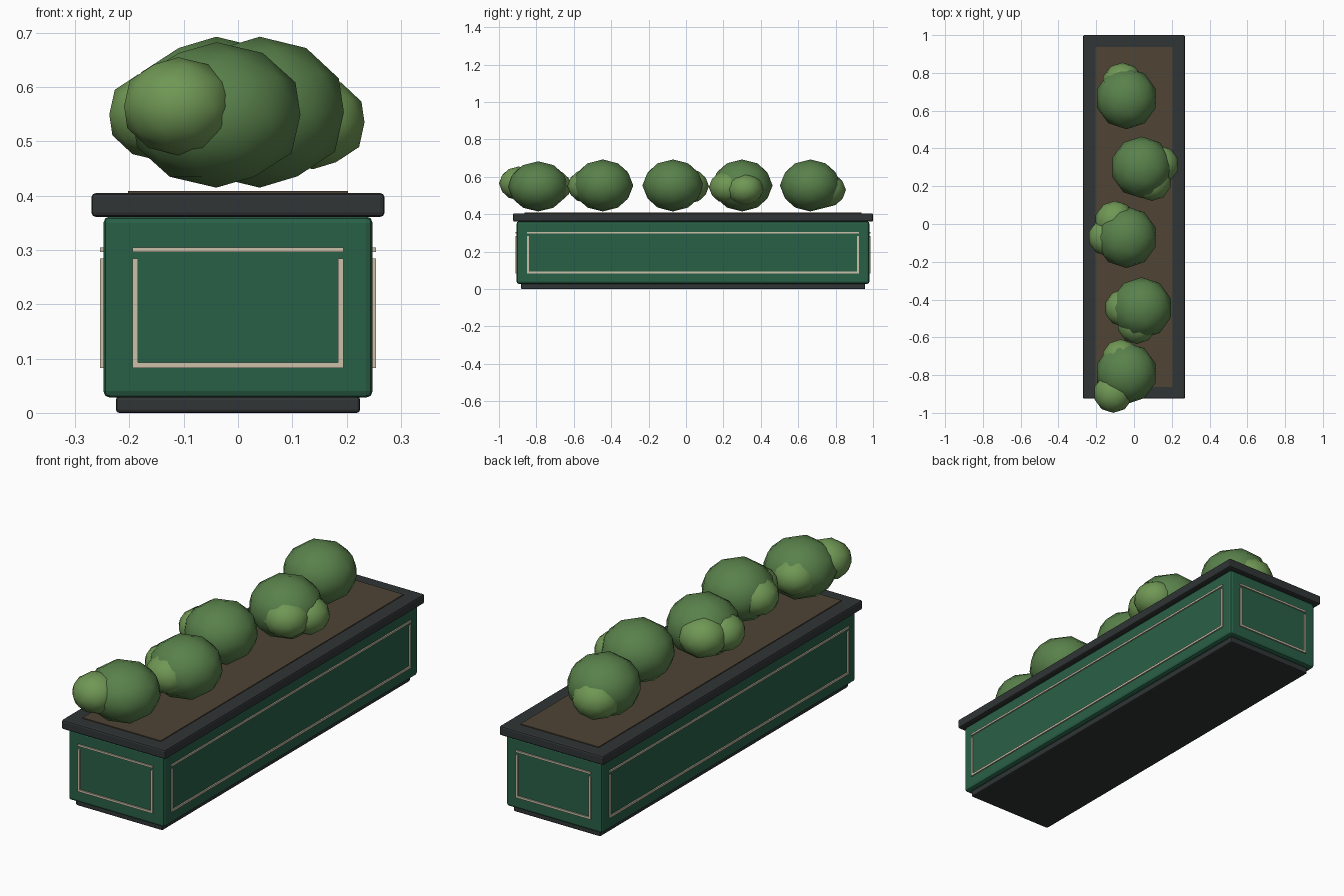
import bpy

if "Cube" in bpy.data.objects:
    bpy.data.objects.remove(bpy.data.objects["Cube"])

CY = 0.0375  # planter centre along its length


def material(name, rgb):
    m = bpy.data.materials.new(name)
    m.diffuse_color = (*rgb, 1)
    m.use_nodes = True
    m.node_tree.nodes["Principled BSDF"].inputs["Base Color"].default_value = m.diffuse_color
    return m


GREEN = material("green_paint", (0.022, 0.115, 0.062))
DARK = material("dark_metal", (0.030, 0.035, 0.036))
CREAM = material("cream_trim", (0.60, 0.53, 0.40))
SOIL = material("soil", (0.080, 0.058, 0.036))
LEAF = material("leaf", (0.10, 0.22, 0.07))
LEAF_LIGHT = material("light_leaf", (0.16, 0.31, 0.09))


def box(name, x, y, z, mat, bevel=0.0):
    """Box from (min, max) pairs."""
    bpy.ops.mesh.primitive_cube_add(
        size=1, location=[(a + b) / 2 for a, b in (x, y, z)])
    o = bpy.context.object
    o.name = name
    o.scale = [b - a for a, b in (x, y, z)]
    bpy.ops.object.transform_apply(location=False, rotation=False, scale=True)
    o.data.materials.append(mat)
    if bevel:
        m = o.modifiers.new("bevel", 'BEVEL')
        m.width, m.segments = bevel, 2
    return o


def slab(name, hx, hy, z, mat, bevel=0.0):
    return box(name, (-hx, hx), (CY - hy, CY + hy), z, mat, bevel)


# Planter: plinth, body, rim, soil
slab("plinth", 0.225, 0.92, (0, 0.03), DARK, 0.006)
slab("body", 0.248, 0.943, (0.028, 0.362), GREEN, 0.012)
slab("rim", 0.27, 0.9625, (0.361, 0.405), DARK, 0.008)
slab("soil", 0.203, 0.90, (0.39, 0.409), SOIL)

# Trim bars: (name, start, end along the panel as a sign, z range)
W = 0.010
Z_BARS = {"top": (0.296, 0.305), "bottom": (0.083, 0.093)}
Z_POST = (0.083, 0.284)
for s, side in ((-1, "a"), (1, "b")):
    end_y = sorted((CY + s * 0.940, CY + s * 0.949))
    side_x = sorted((s * 0.245, s * 0.254))
    for n, z in Z_BARS.items():
        box(f"end_trim_{n}_{side}", (-0.194, 0.194), end_y, z, CREAM)
        box(f"side_trim_{n}_{side}", side_x, (CY - 0.888, CY + 0.888), z, CREAM)
    for t in (-1, 1):
        px = sorted((t * 0.194, t * (0.194 - W)))
        py = sorted((CY + t * 0.888, CY + t * (0.888 - W)))
        box(f"end_trim_post_{side}", px, end_y, Z_POST, CREAM)
        box(f"side_trim_post_{side}", side_x, py, Z_POST, CREAM)


def clump(name, x, y, z, r, rz, mat):
    bpy.ops.mesh.primitive_ico_sphere_add(subdivisions=2, radius=1, location=(x, y, z))
    o = bpy.context.object
    o.name = name
    o.scale = (r, r, rz)
    bpy.ops.object.transform_apply(location=False, rotation=False, scale=True)
    o.data.materials.append(mat)
    bpy.ops.object.shade_smooth()


# Shrubs: main clump (x, y) with smaller side clumps (x, y, z, r)
SHRUBS = [
    ((-0.04, 0.665), [(-0.06, 0.745, 0.53, 0.11)]),
    ((0.04, 0.30), [(0.138, 0.315, 0.535, 0.10), (0.095, 0.225, 0.545, 0.103)]),
    ((-0.04, -0.07), [(-0.142, -0.07, 0.55, 0.10), (-0.10, 0.015, 0.55, 0.108)]),
    ((0.04, -0.445), [(-0.055, -0.445, 0.55, 0.10), (0.015, -0.53, 0.55, 0.105)]),
    ((-0.04, -0.79), [(-0.07, -0.71, 0.55, 0.10), (-0.11, -0.895, 0.565, 0.105)]),
]
for i, ((x, y), smalls) in enumerate(SHRUBS, 1):
    rz = 0.134 if i == 5 else 0.139
    clump(f"shrub_{i}", x, y, 0.415 + rz, 0.163, rz, LEAF)
    for j, (sx, sy, sz, r) in enumerate(smalls, 1):
        clump(f"shrub_{i}_side_{j}", sx, sy, sz, r, r * 0.86, LEAF_LIGHT)
